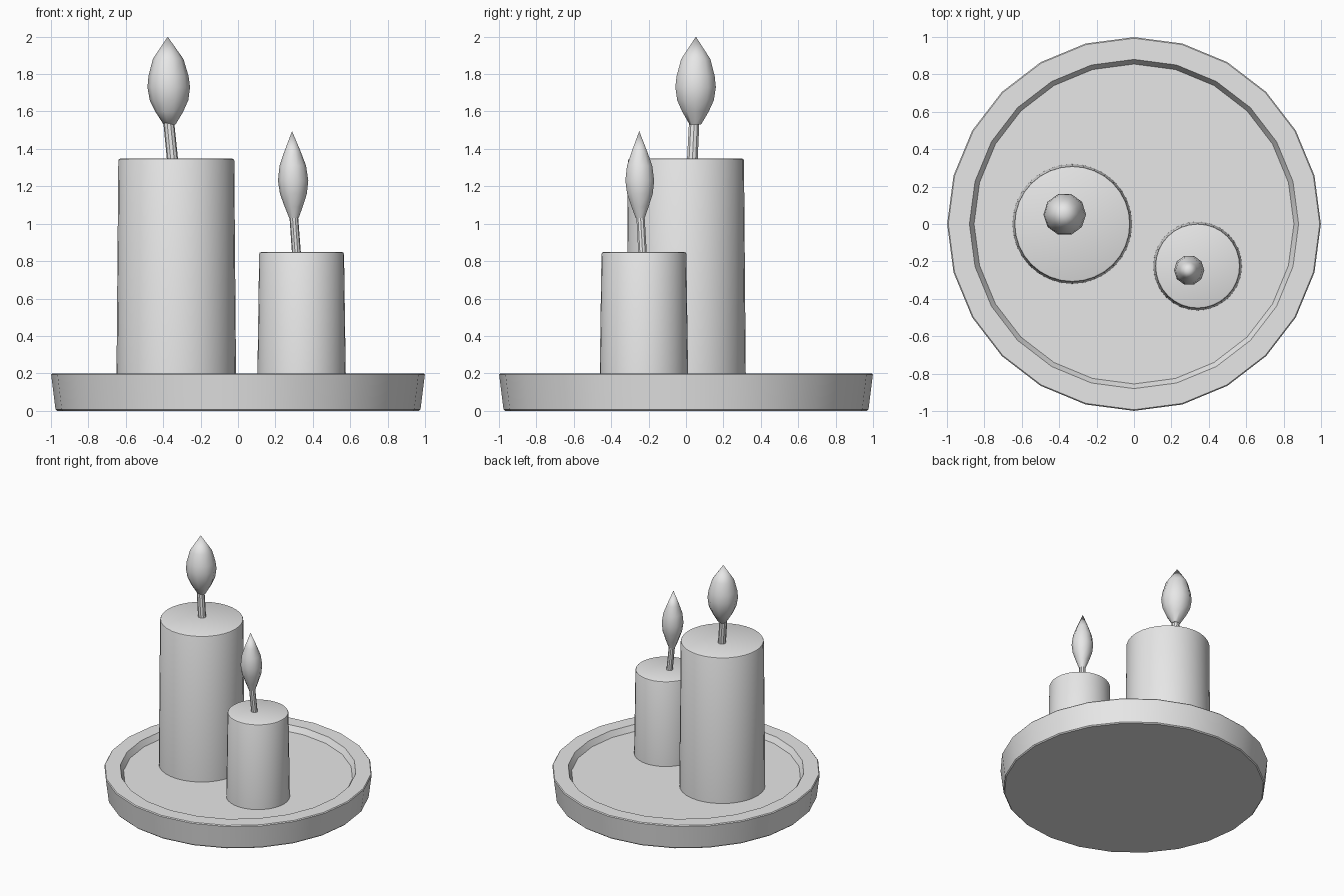
import bpy
import bmesh
import math

cube = bpy.data.objects.get("Cube")
if cube:
    bpy.data.objects.remove(cube, do_unlink=True)

grey = bpy.data.materials.new("plain_grey")
grey.use_nodes = True
GREY = (0.8, 0.8, 0.8, 1.0)
grey.diffuse_color = GREY
grey.node_tree.nodes["Principled BSDF"].inputs["Base Color"].default_value = GREY


def lathe(name, profile, sides, base, lean=(0, 0), smooth=35):
    """Turn (radius, z) points around a vertical axis that may lean in x and y."""
    bm = bmesh.new()
    z_low, z_high = profile[0][1], profile[-1][1]
    rings = []
    for radius, z in profile:
        t = (z - z_low) / (z_high - z_low)
        cx, cy = base[0] + lean[0] * t, base[1] + lean[1] * t
        if radius == 0:
            rings.append([bm.verts.new((cx, cy, z))])
            continue
        angles = [math.tau * i / sides for i in range(sides)]
        rings.append([bm.verts.new((cx + radius * math.cos(a),
                                    cy + radius * math.sin(a), z)) for a in angles])
    for low, high in zip(rings, rings[1:]):
        for i in range(sides):
            j = (i + 1) % sides
            if len(high) == 1:
                bm.faces.new((low[i], low[j], high[0]))
            else:
                bm.faces.new((low[i], low[j], high[j], high[i]))
    # Close the open ends
    bm.faces.new(rings[0][::-1])
    if len(rings[-1]) > 1:
        bm.faces.new(rings[-1])
    bmesh.ops.recalc_face_normals(bm, faces=bm.faces)
    mesh = bpy.data.meshes.new(name)
    bm.to_mesh(mesh)
    bm.free()
    mesh.materials.append(grey)
    obj = bpy.data.objects.new(name, mesh)
    bpy.context.collection.objects.link(obj)
    bpy.ops.object.select_all(action='DESELECT')
    obj.select_set(True)
    bpy.context.view_layer.objects.active = obj
    bpy.ops.object.shade_smooth_by_angle(angle=math.radians(smooth))
    return obj


def candle(prefix, centre, radius, top):
    """Slightly tapered wax body with a softened upper edge."""
    r = radius - 0.01
    lathe(prefix + "_candle",
          [(radius, 0.14), (r, top - 0.01), (r - 0.003, top - 0.003), (r - 0.01, top)],
          32, centre)


# Tray with a raised rim and a shallow recessed floor
FLOOR = 0.155
lathe("tray", [(0.968, 0), (0.976, 0.008), (0.999, 0.193), (0.993, 0.2),
               (0.88, 0.2), (0.855, FLOOR)], 24, (0, 0))

# Tall candle
candle("tall", (-0.33, 0), 0.32, 1.348)
lathe("tall_wick", [(0.03, 1.32), (0.029, 1.57)], 10, (-0.348, 0.033), (-0.025, 0.012))
lathe("tall_flame", [(0.032, 1.53), (0.075, 1.6), (0.103, 1.66), (0.114, 1.73),
                     (0.107, 1.79), (0.082, 1.88), (0, 2.0)],
      10, (-0.366, 0.05), (-0.01, 0.003), 60)

# Short candle
candle("short", (0.34, -0.225), 0.237, 0.848)
lathe("short_wick", [(0.024, 0.82), (0.023, 1.07)], 10, (0.314, -0.231), (-0.018, -0.014))
lathe("short_flame", [(0.025, 1.03), (0.048, 1.09), (0.072, 1.16), (0.081, 1.23),
                      (0.071, 1.31), (0.046, 1.38), (0, 1.495)],
      10, (0.299, -0.245), (-0.01, -0.005), 60)
